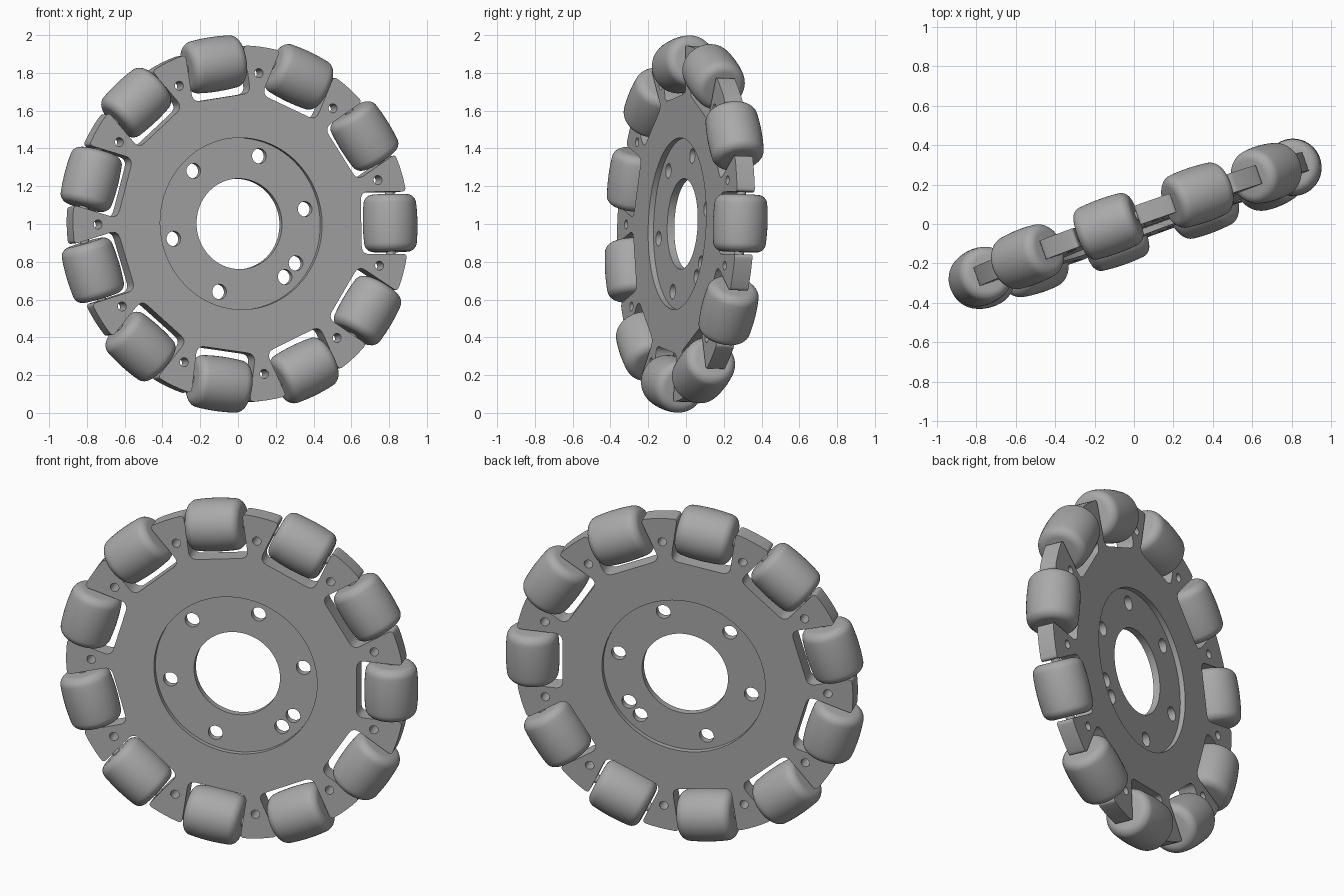
import bpy, bmesh
from math import cos, sin, pi, radians, sqrt
from mathutils import Matrix, Vector

cube = bpy.data.objects.get("Cube")
if cube:
    bpy.data.objects.remove(cube, do_unlink=True)

ROLLERS = 11
STEP = 2 * pi / ROLLERS
START = radians(0.3)          # angle of the first roller
AXIS_R = 0.855                # distance of roller axles from the centre
RIM_R, POCKET_R, POCKET_W = 0.945, 0.675, 0.165
HUB_R, BORE_R = 0.455, 0.24

grey = bpy.data.materials.new("mid_grey")
grey.use_nodes = True
colour = (0.4, 0.4, 0.4, 1)
grey.diffuse_color = colour
grey.node_tree.nodes["Principled BSDF"].inputs["Base Color"].default_value = colour

# Whole wheel is turned about z and leans back slightly
WHEEL = (Matrix.Translation((0, 0, 1)) @ Matrix.Rotation(radians(19.6), 4, 'Z')
         @ Matrix.Rotation(radians(-2.2), 4, 'X'))
UPRIGHT = Matrix.Rotation(pi / 2, 4, 'X')


def polar(r, a):
    return Vector((r * cos(a), r * sin(a)))


def circle(centre, r, n):
    return [centre + polar(r, 2 * pi * i / n) for i in range(n)]


def add_object(name, mesh, matrix):
    ob = bpy.data.objects.new(name, mesh)
    bpy.context.collection.objects.link(ob)
    ob.matrix_world = matrix
    if not mesh.materials:
        mesh.materials.append(grey)
    bpy.ops.object.select_all(action='DESELECT')
    ob.select_set(True)
    bpy.context.view_layer.objects.active = ob
    bpy.ops.object.shade_smooth_by_angle(angle=radians(35))
    return ob


def plate(name, loops, thickness):
    """Flat plate with holes from closed outlines."""
    cu = bpy.data.curves.new(name, 'CURVE')
    cu.dimensions = '2D'
    cu.fill_mode = 'BOTH'
    cu.extrude = thickness / 2
    for loop in loops:
        sp = cu.splines.new('POLY')
        sp.points.add(len(loop) - 1)
        for p, co in zip(sp.points, loop):
            p.co = (co.x, co.y, 0, 1)
        sp.use_cyclic_u = True
    tmp = bpy.data.objects.new(name + "_outline", cu)
    bpy.context.collection.objects.link(tmp)
    bpy.context.view_layer.update()
    mesh = bpy.data.meshes.new_from_object(
        tmp.evaluated_get(bpy.context.evaluated_depsgraph_get()))
    bpy.data.objects.remove(tmp, do_unlink=True)
    bm = bmesh.new()
    bm.from_mesh(mesh)
    bmesh.ops.remove_doubles(bm, verts=bm.verts, dist=1e-5)
    bmesh.ops.recalc_face_normals(bm, faces=bm.faces)
    bm.to_mesh(mesh)
    bm.free()
    return add_object(name, mesh, WHEEL @ UPRIGHT)


def fillet(corners, n=5):
    """Round each (point, radius) corner of a closed outline."""
    out = []
    for i, (p, r) in enumerate(corners):
        if r == 0:
            out.append(p)
            continue
        a = p + (corners[i - 1][0] - p).normalized() * r
        b = p + (corners[(i + 1) % len(corners)][0] - p).normalized() * r
        for k in range(n + 1):
            t = k / n
            out.append(a * (1 - t) ** 2 + p * 2 * t * (1 - t) + b * t * t)
    return out


def lathe(name, profile, n):
    """Revolve (x, radius) points about the x axis and cap the ends."""
    bm = bmesh.new()
    rings = [[bm.verts.new((x, r * cos(2 * pi * i / n), r * sin(2 * pi * i / n)))
              for i in range(n)] for x, r in profile]
    for a, b in zip(rings, rings[1:]):
        for i in range(n):
            j = (i + 1) % n
            bm.faces.new((a[i], a[j], b[j], b[i]))
    bm.faces.new(rings[0])
    bm.faces.new(rings[-1])
    bmesh.ops.recalc_face_normals(bm, faces=bm.faces)
    mesh = bpy.data.meshes.new(name)
    bm.to_mesh(mesh)
    bm.free()
    return mesh


# Rim plate: a pocket per roller, a spoke between pockets, a pin hole per spoke
corners = []
lip = sqrt(RIM_R ** 2 - POCKET_W ** 2)
for k in range(ROLLERS):
    a = START + k * STEP
    turn = Matrix.Rotation(a, 2)
    for r, t, f in ((lip, -POCKET_W, 0.025), (POCKET_R, -POCKET_W, 0.045),
                    (POCKET_R, POCKET_W, 0.045), (lip, POCKET_W, 0.025)):
        corners.append((turn @ Vector((r, t)), f))
    for i in (-1, 0, 1):
        corners.append((polar(RIM_R, a + STEP / 2 + i * radians(2.5)), 0))
pin_holes = [circle(polar(0.805, START + (k + 0.5) * STEP), 0.024, 20)
             for k in range(ROLLERS)]
origin = Vector((0, 0))
plate("rim_plate", [fillet(corners), circle(origin, HUB_R, 96)] + pin_holes, 0.1)

# Thinner hub plate, recessed on both sides, with bolt holes
bolt_angles = [12 + 60 * k for k in range(6)] + [-33.5]
bolts = [circle(polar(0.378, radians(d)), 0.04, 28) for d in bolt_angles]
plate("hub_plate", [circle(origin, HUB_R, 96), circle(origin, BORE_R, 80)] + bolts, 0.04)

# Barrel rollers with rounded shoulders, crowned to the wheel's own radius
HALF, ROUND = 0.152, 0.045
crown = lambda x: sqrt(1 - x * x) - AXIS_R
edge = HALF - ROUND
shoulder = [(edge + ROUND * sin(t), crown(edge) - ROUND * (1 - cos(t)) - 0.004 * sin(t))
            for t in (pi / 2 * i / 7 for i in range(8))]
middle = [(edge * i / 4, crown(edge * i / 4)) for i in range(-3, 4)]
profile = [(-x, r) for x, r in reversed(shoulder)] + middle + shoulder
roller_mesh = lathe("roller", profile, 48)
axle_mesh = lathe("axle", [(-0.18, 0.025), (0.18, 0.025)], 20)

for k in range(ROLLERS):
    place = (WHEEL @ Matrix.Rotation(pi / 2 - START - k * STEP, 4, 'Y')
             @ Matrix.Translation((0, 0, AXIS_R)))
    add_object(f"roller_{k + 1}", roller_mesh, place)
    add_object(f"axle_{k + 1}", axle_mesh, place)
